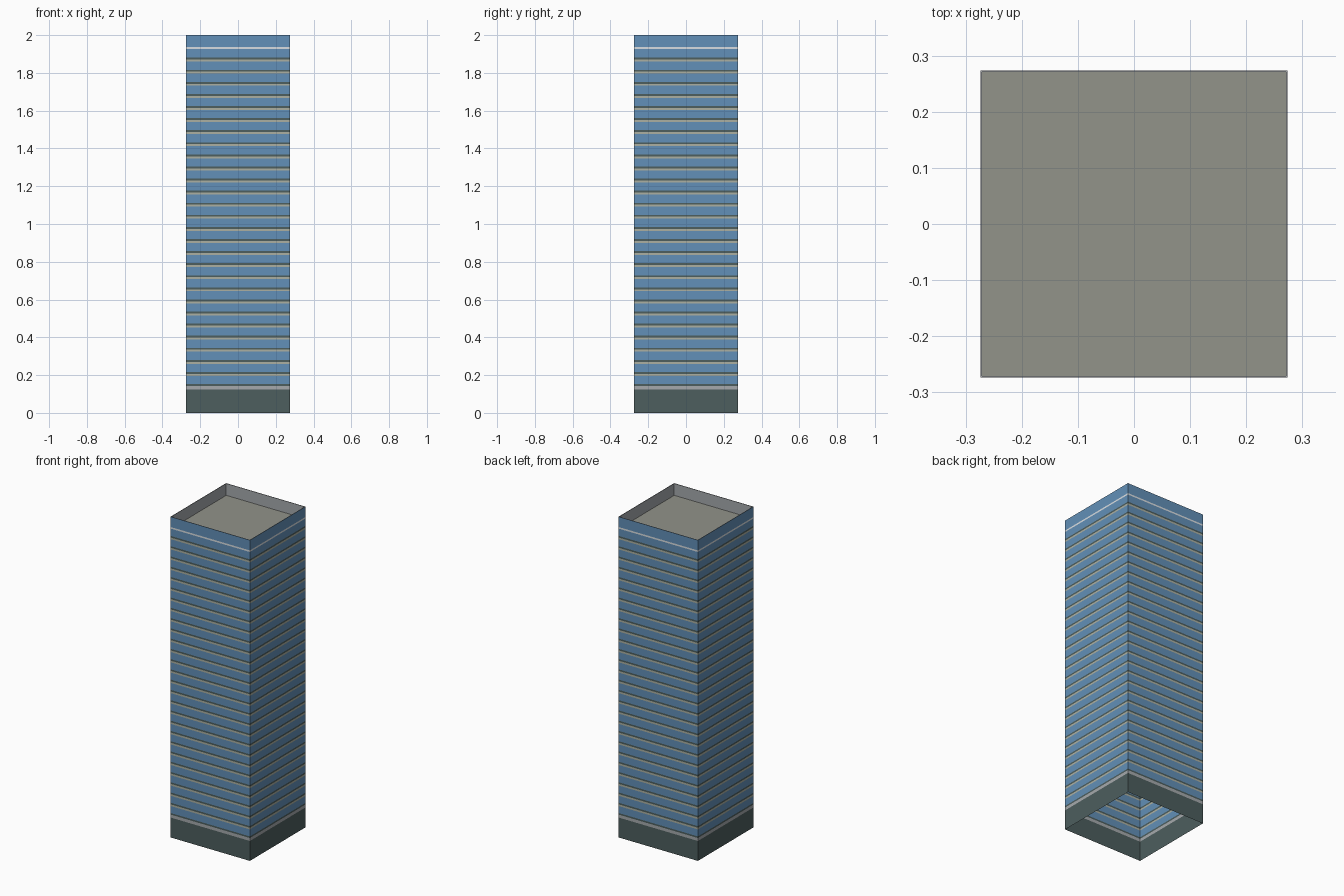
import bpy, bmesh

if "Cube" in bpy.data.objects:
    bpy.data.objects.remove(bpy.data.objects["Cube"])

HALF = 0.274        # half width of the tower
INNER = 0.2705      # half width inside the parapet
FLOORS = 28
PITCH = 0.064       # floor height
FIRST = 0.1425      # bottom of the first dark sill
ROOF_Z = 1.926


def material(name, rgb):
    def linear(c):
        c /= 255
        return c / 12.92 if c <= 0.04045 else ((c + 0.055) / 1.055) ** 2.4
    m = bpy.data.materials.new(name)
    m.diffuse_color = (*[linear(c) for c in rgb], 1)
    m.use_nodes = True
    m.node_tree.nodes["Principled BSDF"].inputs["Base Color"].default_value = m.diffuse_color
    return m


DARK = material("dark slate", (77, 94, 94))
GLASS = material("blue glass", (98, 144, 184))
BEIGE = material("beige spandrel", (172, 176, 162))
GREY = material("light grey concrete", (166, 170, 173))
WHITE = material("white trim", (216, 222, 226))
ROOF = material("roof gravel", (146, 147, 138))


def square_loft(name, start, bands, cap=None):
    """Stack square rings; start = (half, z), bands = [(half, z, material)]."""
    bm = bmesh.new()
    mats = []

    def ring(h, z):
        return [bm.verts.new((x * h, y * h, z))
                for x, y in ((-1, -1), (1, -1), (1, 1), (-1, 1))]

    def slot(m):
        if m not in mats:
            mats.append(m)
        return mats.index(m)

    low = ring(*start)
    for h, z, m in bands:
        high = ring(h, z)
        for i in range(4):
            j = (i + 1) % 4
            f = bm.faces.new((low[i], low[j], high[j], high[i]))
            f.material_index = slot(m)
        low = high
    if cap:
        bm.faces.new(low).material_index = slot(cap)
    mesh = bpy.data.meshes.new(name)
    bm.to_mesh(mesh)
    bm.free()
    for m in mats:
        mesh.materials.append(m)
    obj = bpy.data.objects.new(name, mesh)
    bpy.context.collection.objects.link(obj)
    return obj


# Ground storey, open underneath, with a concrete belt on top
square_loft("base", (HALF, 0), [(HALF, 0.124, DARK), (HALF, FIRST, GREY)])

# Office floors: dark sill, glass, beige spandrel
bands = []
for k in range(FLOORS):
    z = FIRST + k * PITCH
    bands.append((HALF, z + 0.010, DARK))
    if k < FLOORS - 1:
        bands.append((HALF, z + PITCH - 0.0105, GLASS))
        bands.append((HALF, z + PITCH, BEIGE))
# Top storey glass, white trim line and glazed parapet
bands += [(HALF, ROOF_Z, GLASS), (HALF, ROOF_Z + 0.010, WHITE), (HALF, 2.0, GLASS)]
square_loft("facade", (HALF, FIRST), bands)

# Parapet rim and inner faces, closed by the sunken roof deck
square_loft("parapet_and_roof", (HALF, 2.0),
            [(INNER, 2.0, GREY), (INNER, ROOF_Z, GREY)], cap=ROOF)
